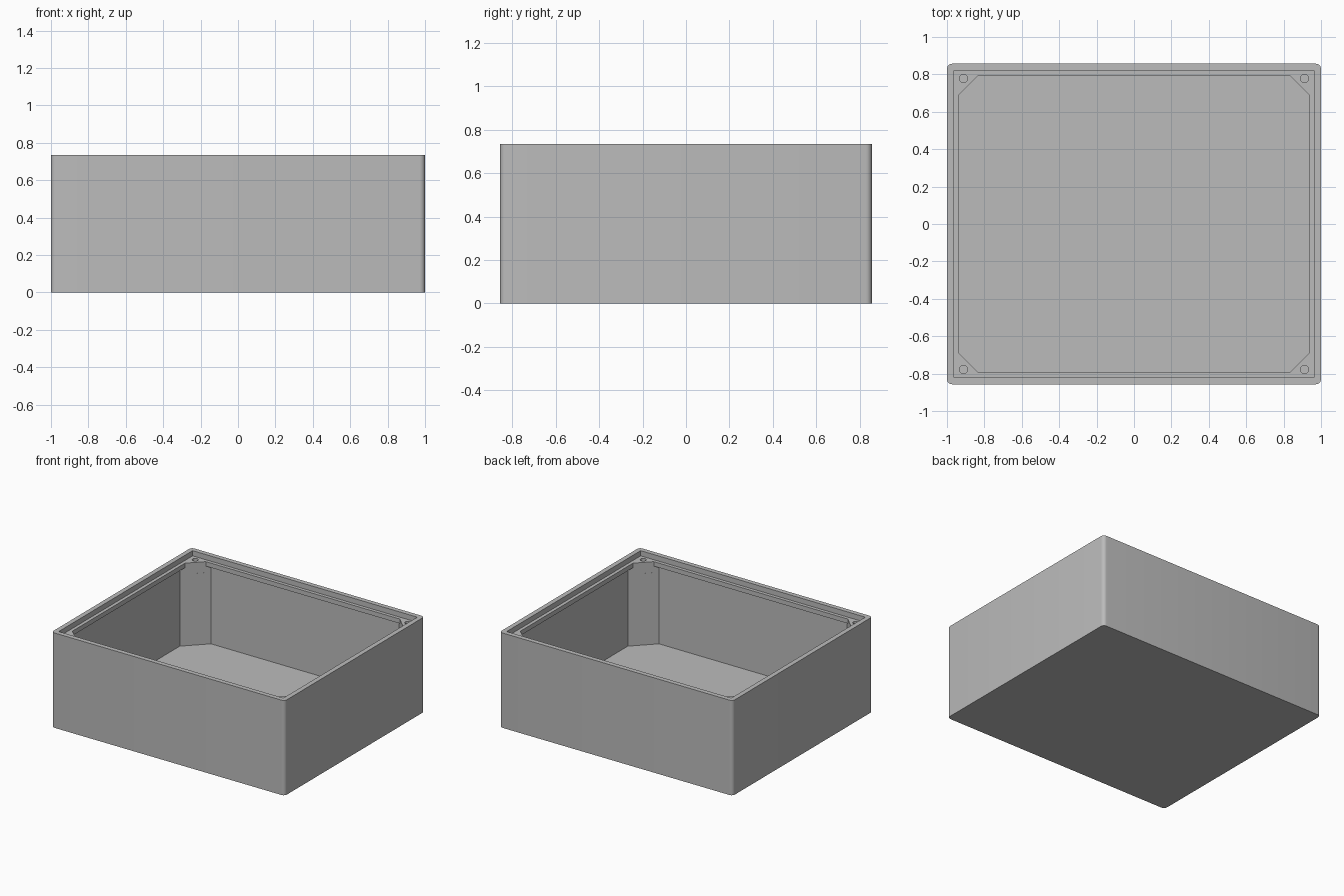
import bpy, bmesh, math

cube = bpy.data.objects.get("Cube")
if cube:
    bpy.data.objects.remove(cube, do_unlink=True)

# Overall sizes
HALF_X, HALF_Y, HEIGHT = 1.0, 0.857, 0.735
WALL, LIP, POST = 0.037, 0.026, 0.105
FLOOR_Z, LIP_Z, LEDGE_Z = 0.055, 0.66, 0.695

grey = bpy.data.materials.new("plain grey")
grey.use_nodes = True
colour = (0.5, 0.5, 0.5, 1.0)
grey.diffuse_color = colour
grey.node_tree.nodes["Principled BSDF"].inputs["Base Color"].default_value = colour


def prism(name, outline, z0, z1):
    """Solid with the given outline, standing between two heights."""
    bm = bmesh.new()
    face = bm.faces.new([bm.verts.new((x, y, z0)) for x, y in outline])
    top = bmesh.ops.extrude_face_region(bm, geom=[face])["geom"]
    verts = [v for v in top if isinstance(v, bmesh.types.BMVert)]
    bmesh.ops.translate(bm, verts=verts, vec=(0, 0, z1 - z0))
    bmesh.ops.recalc_face_normals(bm, faces=bm.faces)
    mesh = bpy.data.meshes.new(name)
    bm.to_mesh(mesh)
    bm.free()
    obj = bpy.data.objects.new(name, mesh)
    bpy.context.collection.objects.link(obj)
    mesh.materials.append(grey)
    return obj


def circle(cx, cy, r, n, start=0.0, sweep=math.tau):
    return [(cx + r * math.cos(start + sweep * i / n),
             cy + r * math.sin(start + sweep * i / n)) for i in range(n)]


def rectangle(hx, hy):
    return [(hx, hy), (-hx, hy), (-hx, -hy), (hx, -hy)]


def rounded(hx, hy, r, n=6):
    points = []
    for k, (x, y) in enumerate(rectangle(hx - r, hy - r)):
        points += circle(x, y, r, n, k * math.pi / 2, math.pi / 2)
        points += circle(x, y, r, 1, (k + 1) * math.pi / 2)
    return points


def chamfered(hx, hy, c):
    return [(hx, hy - c), (hx - c, hy), (c - hx, hy), (-hx, hy - c),
            (-hx, c - hy), (c - hx, -hy), (hx - c, -hy), (hx, c - hy)]


def cut(body, cutter):
    cutter.hide_render = True
    mod = body.modifiers.new("cut", 'BOOLEAN')
    mod.operation, mod.solver, mod.object = 'DIFFERENCE', 'EXACT', cutter
    bpy.context.view_layer.objects.active = body
    bpy.ops.object.modifier_apply(modifier=mod.name)
    bpy.data.objects.remove(cutter, do_unlink=True)


# Outer shell with rounded upright corners
box = prism("enclosure_box", rounded(HALF_X, HALF_Y, 0.028), 0, HEIGHT)

# Main cavity; its slanted corners leave solid screw posts
in_x, in_y = HALF_X - WALL, HALF_Y - WALL
cut(box, prism("cavity", chamfered(in_x, in_y, POST + 2 * LIP + 0.0005), FLOOR_Z, LIP_Z))

# Narrower mouth, leaving a thin overhanging lip
cut(box, prism("mouth", chamfered(in_x - LIP, in_y - LIP, POST), LIP_Z - 0.05, HEIGHT + 0.1))

# Recess for the lid
cut(box, prism("lid_recess", rectangle(in_x, in_y), LEDGE_Z, HEIGHT + 0.1))

# Blind screw holes in the posts
for x, y in rectangle(0.911, 0.778):
    cut(box, prism("screw_hole", circle(x, y, 0.022, 24), LEDGE_Z - 0.2, HEIGHT + 0.1))

# Smooth rounded corners and holes, sharp edges elsewhere
bpy.ops.object.select_all(action='DESELECT')
box.select_set(True)
bpy.context.view_layer.objects.active = box
bpy.ops.object.shade_smooth_by_angle(angle=math.radians(30))
